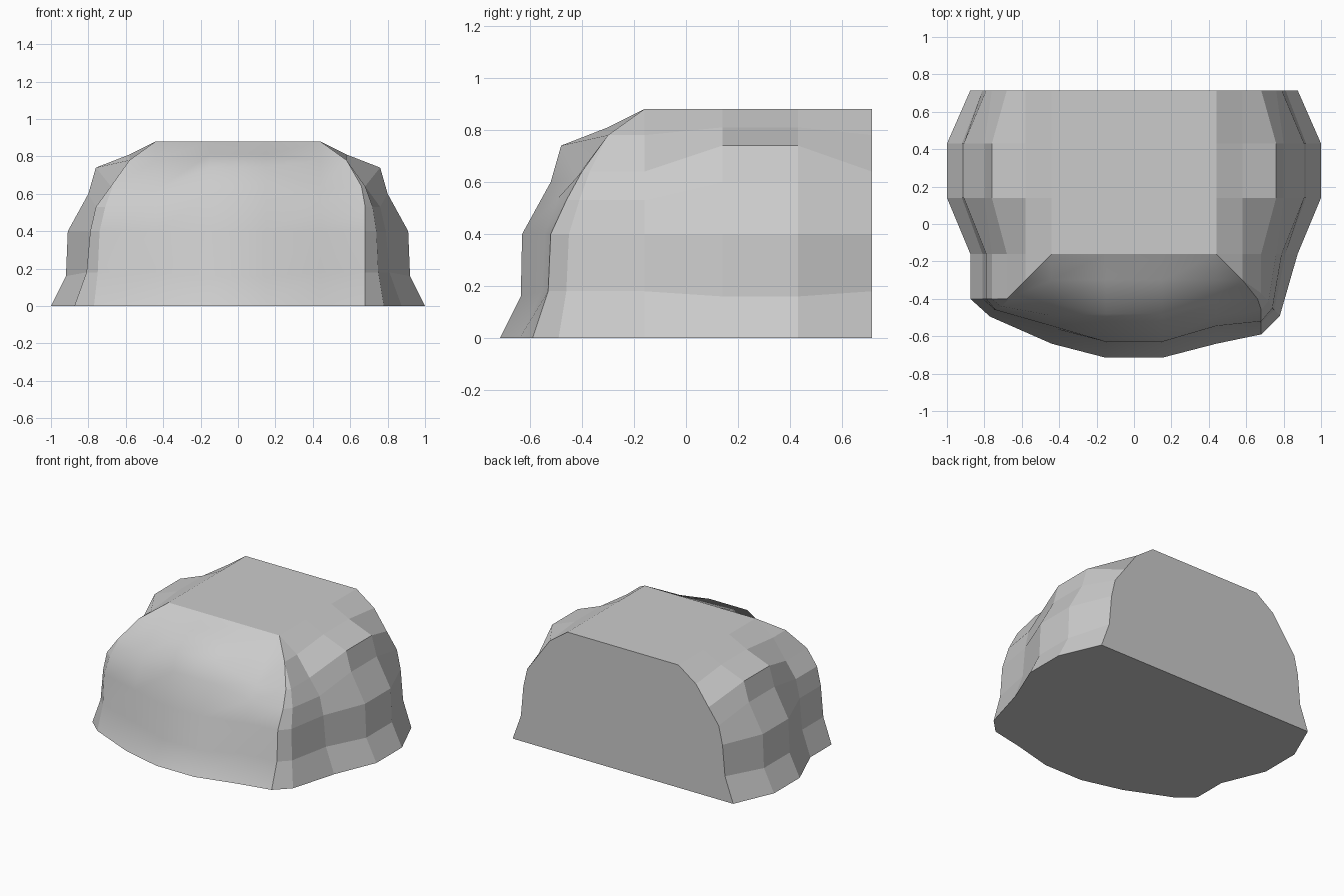
import bpy, bmesh

if "Cube" in bpy.data.objects:
    bpy.data.objects.remove(bpy.data.objects["Cube"])

# Height profiles as (offset, z), from the base up to the flat top
SIDE_SLIM = [(.875, 0), (.81, .18), (.79, .40), (.76, .53), (.68, .64), (.58, .78), (.44, .88)]
SIDE_FULL = [(1, 0), (.92, .16), (.91, .40), (.80, .60), (.76, .74), (.58, .81), (.44, .88)]
FRONT_SLIM = [(.64, 0), (.555, .18), (.545, .40), (.49, .54), (.42, .62), (.30, .78), (.16, .88)]
FRONT_FULL = [(.715, 0), (.635, .16), (.63, .40), (.52, .60), (.48, .74), (.30, .81), (.16, .88)]


def side(sign, y, prof):
    return [(sign * x, y, z) for x, z in prof]


def front(x, prof):
    return [(x, -y, z) for y, z in prof]


def corner(points):
    # plan positions, all closing on the shared shoulder and top corner
    s = 1 if points[0][0] > 0 else -1
    pts = points + [(s * .58, -.30), (s * .44, -.16)]
    return [(x, y, z) for (x, y), (_, z) in zip(pts, SIDE_SLIM)]


# Columns running left side -> front -> right side
cols = [side(-1, .715, SIDE_SLIM), side(-1, .43, SIDE_FULL),
        side(-1, .14, SIDE_FULL), side(-1, -.16, SIDE_SLIM)]
cols.append(corner([(-.875, -.40), (-.81, -.40), (-.79, -.40), (-.76, -.40), (-.68, -.40)]))
cols.append(corner([(-.77, -.495), (-.75, -.46), (-.74, -.46), (-.71, -.44), (-.67, -.40)]))
cols += [front(-.44, FRONT_SLIM), front(-.15, FRONT_FULL),
         front(.15, FRONT_FULL), front(.44, FRONT_SLIM)]
cols.append(corner([(.68, -.59), (.68, -.53), (.68, -.52), (.68, -.46), (.66, -.40)]))
cols.append(corner([(.78, -.49), (.75, -.46), (.74, -.45), (.72, -.41), (.68, -.37)]))
cols += [side(1, -.16, SIDE_SLIM), side(1, .14, SIDE_FULL),
         side(1, .43, SIDE_FULL), side(1, .715, SIDE_SLIM)]

# Skin the columns; the broad front is smooth, the flanks are faceted
bm = bmesh.new()
grid = [[bm.verts.new(p) for p in c] for c in cols]
for i in range(len(grid) - 1):
    for a in range(6):
        f = bm.faces.new((grid[i][a], grid[i + 1][a], grid[i + 1][a + 1], grid[i][a + 1]))
        f.smooth = 5 <= i <= 9

# Flat bottom, top and back
bm.faces.new([c[0] for c in reversed(grid)])
bm.faces.new([c[-1] for c in grid])
bm.faces.new(grid[0] + grid[-1][::-1])
bmesh.ops.remove_doubles(bm, verts=bm.verts, dist=.001)
bmesh.ops.recalc_face_normals(bm, faces=bm.faces)
for e in bm.edges:
    if len(e.link_faces) == 2 and e.calc_face_angle(0) > .8:
        e.smooth = False

mesh = bpy.data.meshes.new("boulder")
bm.to_mesh(mesh)
bm.free()
obj = bpy.data.objects.new("boulder", mesh)
bpy.context.collection.objects.link(obj)
